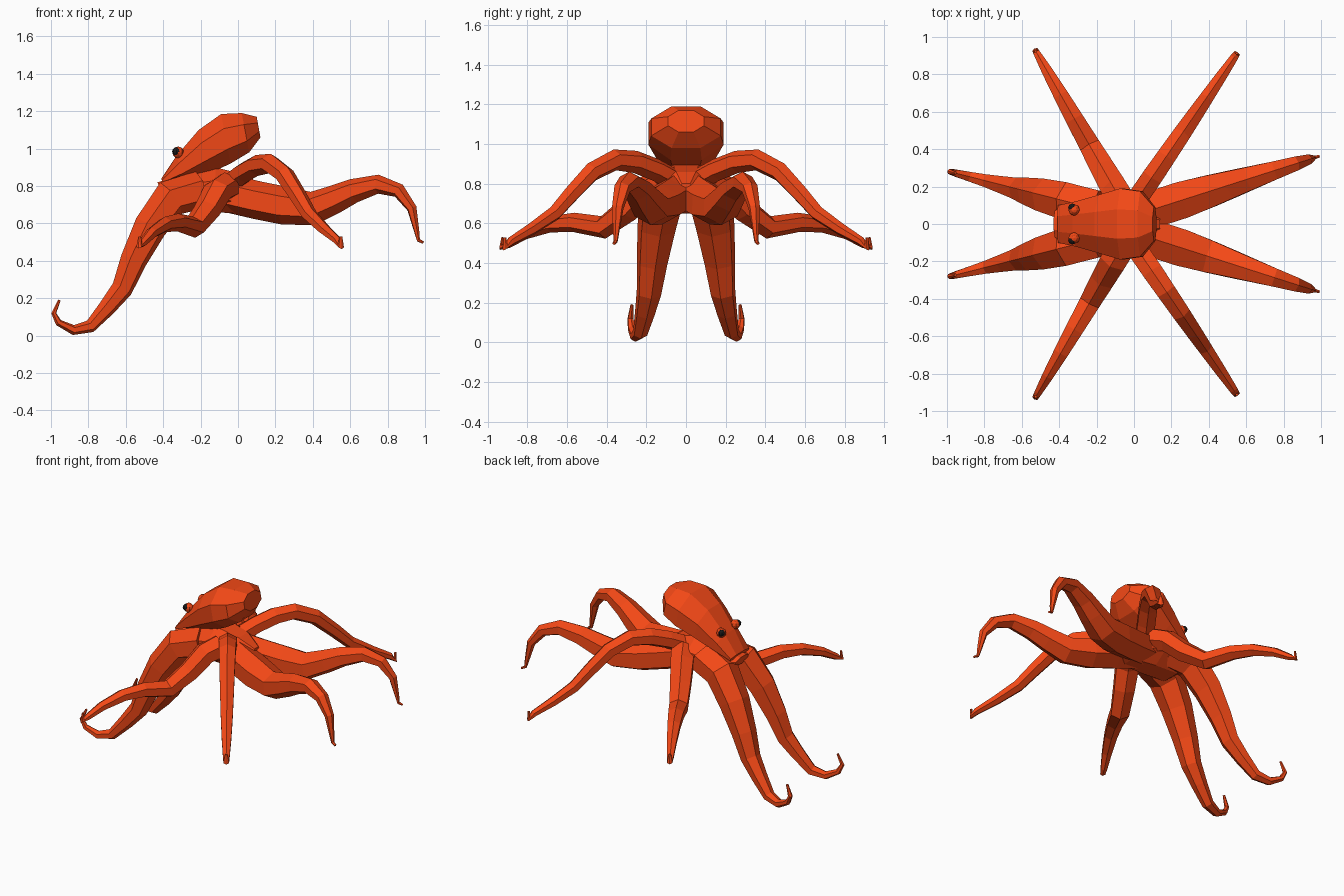
import bpy, bmesh, math
from mathutils import Vector

if "Cube" in bpy.data.objects:
    bpy.data.objects.remove(bpy.data.objects["Cube"])


def material(name, rgb):
    m = bpy.data.materials.new(name)
    m.diffuse_color = (*rgb, 1)
    m.use_nodes = True
    m.node_tree.nodes["Principled BSDF"].inputs["Base Color"].default_value = m.diffuse_color
    return m


SKIN = material("skin", (0.9, 0.065, 0.008))
BLACK = material("pupil", (0.01, 0.01, 0.01))


def loft(name, rings):
    """Join equal-sized rings of points into a closed flat-shaded skin."""
    bm = bmesh.new()
    loops = [[bm.verts.new(p) for p in r] for r in rings]
    n = len(loops[0])
    for a, b in zip(loops, loops[1:]):
        for i in range(n):
            j = (i + 1) % n
            bm.faces.new((a[i], a[j], b[j], b[i]))
    bm.faces.new(loops[0])
    bm.faces.new(loops[-1])
    bmesh.ops.recalc_face_normals(bm, faces=bm.faces)
    me = bpy.data.meshes.new(name)
    bm.to_mesh(me)
    bm.free()
    me.materials.append(SKIN)
    ob = bpy.data.objects.new(name, me)
    bpy.context.collection.objects.link(ob)
    return ob


def body(name, *stations):
    """Octagonal loft; each station is top x,z, bottom x,z, half width."""
    k = 1 / math.cos(math.pi / 8)
    rings = []
    for tx, tz, bx, bz, w in stations:
        top, bot = Vector((tx, 0, tz)), Vector((bx, 0, bz))
        mid, half = (top + bot) / 2, (top - bot) / 2
        rings.append([mid + half * k * math.sin(a) + Vector((0, w * k * math.cos(a), 0))
                      for a in (math.pi / 8 + i * math.pi / 4 for i in range(8))])
    return loft(name, rings)


def arm(name, y0, slope, radius, cap, power, *profile):
    """Mirrored pair of six-sided arms following an x,z profile in a slanted
    upright plane; the radius tapers along the length and is capped at the root."""
    for s, label in ((1, "left"), (-1, "right")):
        x0 = profile[0][0]
        pts = [Vector((x, s * (y0 + slope * (x - x0)), z)) for x, z in profile]
        steps = [(b - a).length for a, b in zip(pts, pts[1:])]
        side = Vector((-s * slope, 1, 0)).normalized()
        rings = []
        for i, p in enumerate(pts):
            u = min(1, sum(steps[:i]) / sum(steps))
            r = min(cap, radius * (1 - u) ** power) + 0.007
            d1 = (p - pts[max(i - 1, 0)]).normalized()
            d2 = (pts[min(i + 1, len(pts) - 1)] - p).normalized()
            up = (d1 + d2).cross(side).normalized()
            rings.append([p + side * r * 1.12 * math.sin(a) + up * r * math.cos(a)
                          for a in (k * math.pi / 3 for k in range(6))])
        loft(f"{label}_{name}", rings)


def ball(name, loc, r, mat):
    bpy.ops.mesh.primitive_uv_sphere_add(segments=8, ring_count=6, radius=r, location=loc)
    ob = bpy.context.object
    ob.name = name
    ob.data.materials.append(mat)


# Mantle and head, from the rounded rear down to the brow
body("mantle",
     (0.10, 1.17, 0.12, 1.06, 0.09), (0.02, 1.19, 0.06, 0.98, 0.175),
     (-0.09, 1.185, -0.04, 0.92, 0.19), (-0.21, 1.10, -0.15, 0.87, 0.155),
     (-0.33, 0.96, -0.28, 0.83, 0.12), (-0.41, 0.84, -0.40, 0.81, 0.10))

# Hub where all arms meet
body("arm_hub",
     (-0.43, 0.82, -0.41, 0.76, 0.07), (-0.30, 0.86, -0.30, 0.67, 0.15),
     (-0.12, 0.90, -0.12, 0.66, 0.16), (0.04, 0.86, 0.05, 0.65, 0.12),
     (0.14, 0.80, 0.14, 0.68, 0.05))

# Front arms reach down to the ground and curl up at the tip
arm("front_arm", 0.08, -0.255, 0.115, 0.095, 1,
    (-0.20, 0.78), (-0.36, 0.735), (-0.47, 0.58), (-0.56, 0.40), (-0.62, 0.25),
    (-0.70, 0.15), (-0.79, 0.05), (-0.88, 0.03), (-0.96, 0.07), (-0.985, 0.12), (-0.955, 0.19))

# Front side arms dip, then rise slightly
arm("front_side_arm", 0.11, -1.75, 0.07, 0.07, 0.65,
    (-0.06, 0.80), (-0.11, 0.77), (-0.165, 0.67), (-0.235, 0.58), (-0.32, 0.605),
    (-0.39, 0.595), (-0.46, 0.55), (-0.51, 0.495), (-0.528, 0.48), (-0.525, 0.53))

# Rear side arms arch high before dropping
arm("rear_side_arm", 0.08, 1.46, 0.055, 0.05, 0.5,
    (-0.02, 0.83), (0.03, 0.87), (0.10, 0.91), (0.17, 0.92), (0.25, 0.86), (0.32, 0.75),
    (0.38, 0.65), (0.46, 0.57), (0.53, 0.51), (0.55, 0.48), (0.55, 0.53))

# Rear arms are thick at the root and hang down at the tip
arm("rear_arm", 0.03, 0.32, 0.13, 0.095, 1,
    (-0.05, 0.76), (0.10, 0.725), (0.25, 0.695), (0.40, 0.68), (0.52, 0.73), (0.62, 0.775),
    (0.75, 0.81), (0.86, 0.775), (0.93, 0.68), (0.955, 0.56), (0.965, 0.51), (0.99, 0.498))

# Bulging eyes with dark pupils facing outward
for s, label in ((1, "left"), (-1, "right")):
    ball(f"{label}_eye", (-0.32, 0.075 * s, 0.98), 0.031, SKIN)
    ball(f"{label}_pupil", (-0.33, 0.088 * s, 0.985), 0.022, BLACK)
